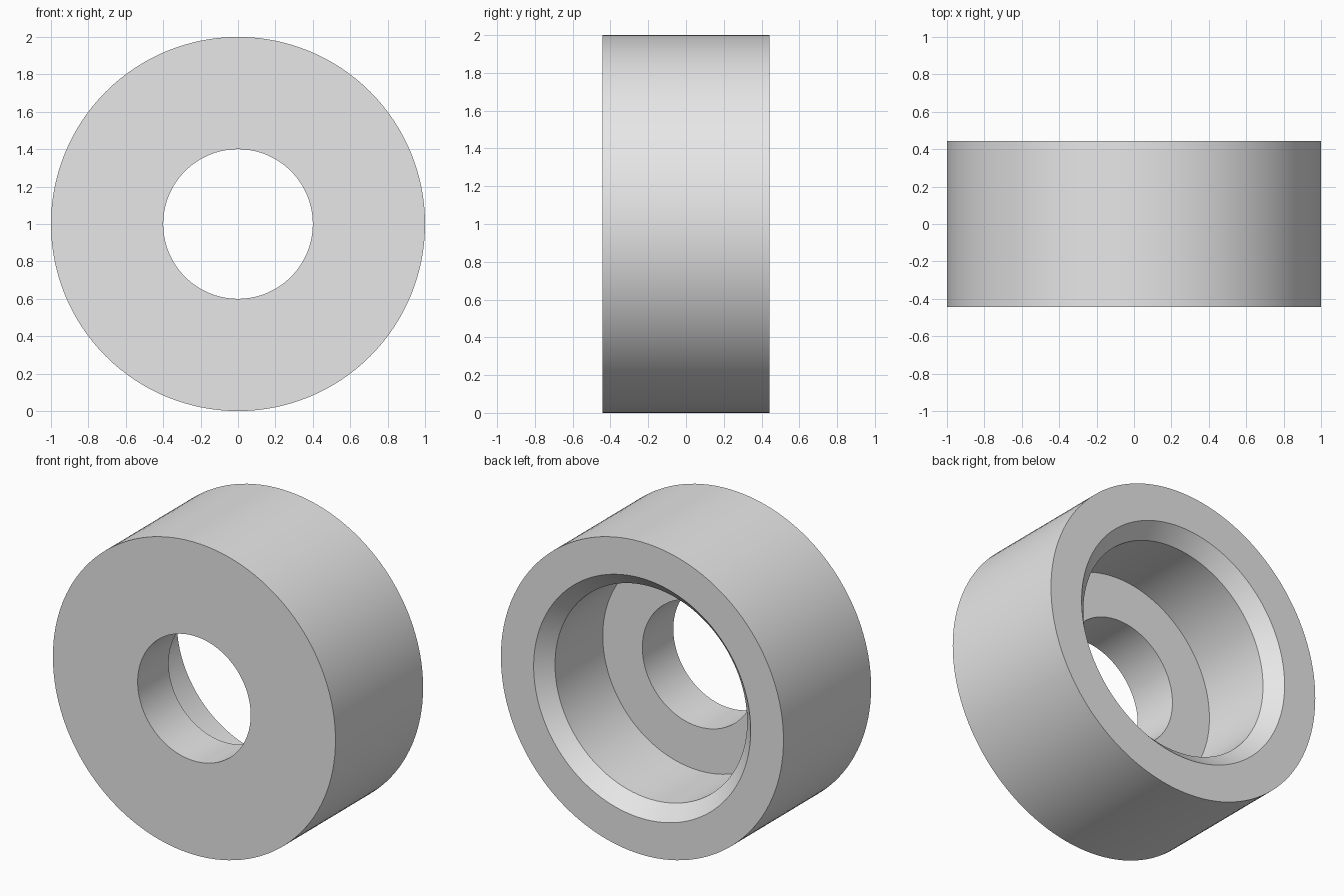
import bpy
import bmesh
from math import tau, radians
from mathutils import Matrix

cube = bpy.data.objects.get("Cube")
if cube:
    bpy.data.objects.remove(cube, do_unlink=True)

# Plain grey finish
grey = bpy.data.materials.new("light_grey")
grey.use_nodes = True
colour = (0.8, 0.8, 0.8, 1)
grey.diffuse_color = colour
grey.node_tree.nodes["Principled BSDF"].inputs["Base Color"].default_value = colour

# Closed cross-section as (radius, y): rim, bore, recess floor, recess wall, chamfer
HALF = 0.443
SEGMENTS = 128
profile = [(1, HALF), (1, -HALF), (0.4, -HALF), (0.4, -0.13),
           (0.68, -0.13), (0.68, HALF - 0.09), (0.768, HALF)]

# Revolve the section around the y axis
bm = bmesh.new()
verts = [bm.verts.new((r, y, 0)) for r, y in profile]
edges = [bm.edges.new((a, b)) for a, b in zip(verts, verts[1:] + verts[:1])]
bmesh.ops.spin(bm, geom=verts + edges, cent=(0, 0, 0), axis=(0, 1, 0),
               angle=tau, steps=SEGMENTS, use_merge=True)
bmesh.ops.remove_doubles(bm, verts=bm.verts, dist=0.0001)
bmesh.ops.recalc_face_normals(bm, faces=bm.faces)
bmesh.ops.transform(bm, matrix=Matrix.Translation((0, 0, 1)), verts=bm.verts)

mesh = bpy.data.meshes.new("recessed_bushing")
bm.to_mesh(mesh)
bm.free()
mesh.materials.append(grey)
bushing = bpy.data.objects.new("recessed_bushing", mesh)
bpy.context.collection.objects.link(bushing)

# Smooth the round walls, keep the rims crisp
bpy.ops.object.select_all(action="DESELECT")
bushing.select_set(True)
bpy.context.view_layer.objects.active = bushing
bpy.ops.object.shade_smooth_by_angle(angle=radians(30))
